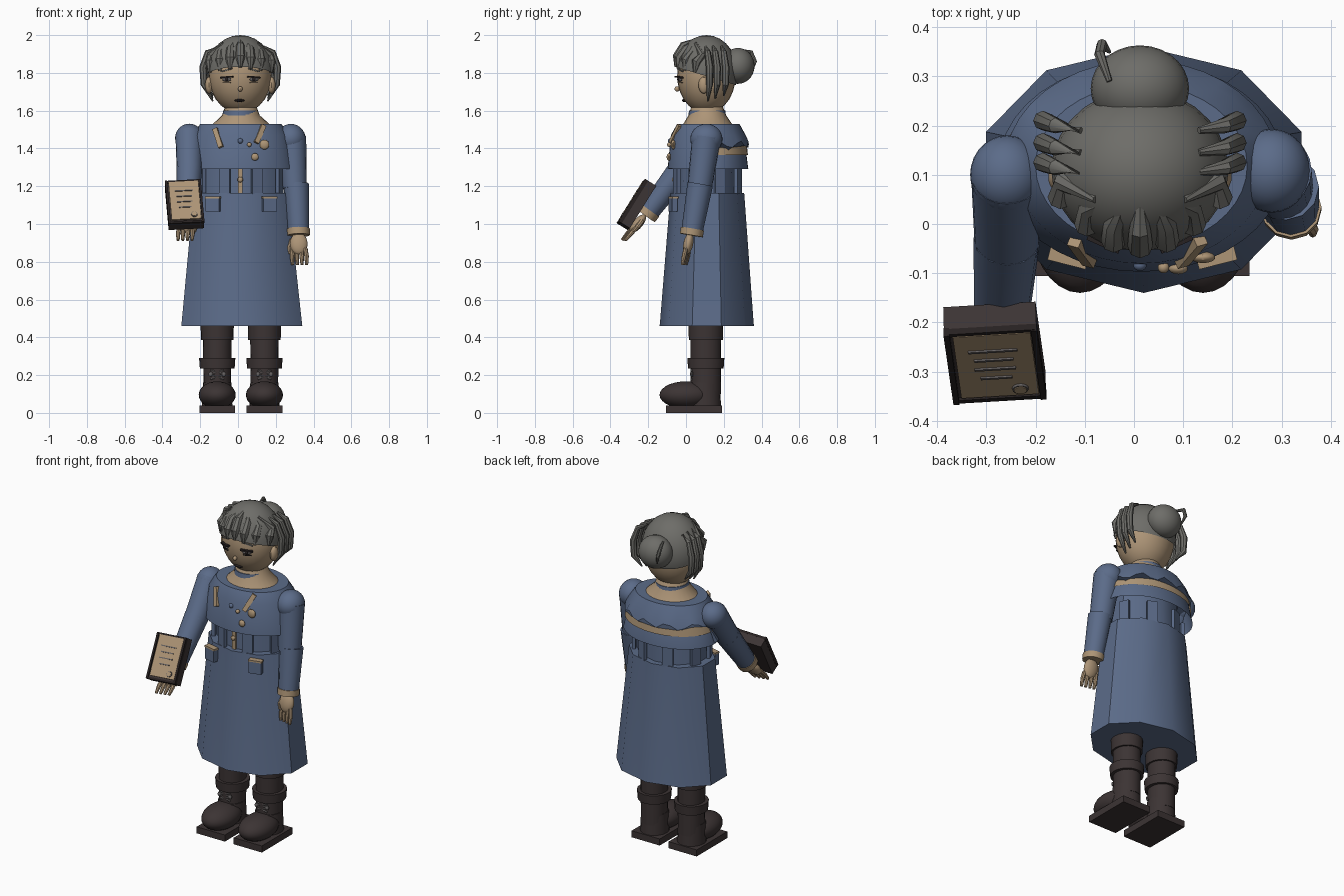
import bpy, bmesh, math
from mathutils import Vector, Matrix, Euler

cube = bpy.data.objects.get("Cube")
if cube:
    bpy.data.objects.remove(cube)


def material(name, rgb):
    m = bpy.data.materials.new(name)
    m.use_nodes = True
    m.diffuse_color = (*rgb, 1)
    m.node_tree.nodes["Principled BSDF"].inputs["Base Color"].default_value = (*rgb, 1)
    return m


BLUE = material("coat blue", (.105, .148, .25))
SKIN = material("warm skin", (.42, .30, .185))
TRIM = material("tan trim", (.42, .30, .18))
HAIR = material("grey hair", (.155, .153, .14))
BOOT = material("boot brown", (.045, .034, .034))
DARK = material("dark brown", (.02, .015, .015))
LACE = material("lace grey", (.13, .12, .12))


def finish(name, bm, mat):
    bmesh.ops.recalc_face_normals(bm, faces=bm.faces)
    mesh = bpy.data.meshes.new(name)
    bm.to_mesh(mesh)
    bm.free()
    mesh.materials.append(mat)
    ob = bpy.data.objects.new(name, mesh)
    bpy.context.collection.objects.link(ob)
    bpy.ops.object.select_all(action='DESELECT')
    ob.select_set(True)
    bpy.context.view_layer.objects.active = ob
    bpy.ops.object.shade_smooth_by_angle(angle=math.radians(33))
    return ob


def skin_rings(name, rings, mat, caps=True):
    bm = bmesh.new()
    loops = [[bm.verts.new(p) for p in ring] for ring in rings]
    n = len(loops[0])
    for a, b in zip(loops, loops[1:]):
        for i in range(n):
            j = (i + 1) % n
            bm.faces.new((a[i], a[j], b[j], b[i]))
    if caps:
        bm.faces.new(loops[0])
        bm.faces.new(loops[-1])
    return finish(name, bm, mat)


def loft(name, levels, mat, n=10, caps=True):
    """Stacked ellipses: each level is (x, y, z, rx, ry)."""
    angles = [math.pi / 2 + math.tau * i / n for i in range(n)]
    return skin_rings(name, [[(x + rx * math.cos(a), y + ry * math.sin(a), z) for a in angles]
                             for x, y, z, rx, ry in levels], mat, caps)


def tube(name, path, radii, mat, n=10):
    pts = [Vector(p) for p in path]
    rings = []
    for i, p in enumerate(pts):
        t = (pts[min(i + 1, len(pts) - 1)] - pts[max(i - 1, 0)]).normalized()
        u = t.cross(Vector((1, 0, 0)) if abs(t.x) < .8 else Vector((0, 0, 1))).normalized()
        v = t.cross(u)
        rings.append([p + radii[i] * (u * math.cos(math.tau * k / n) + v * math.sin(math.tau * k / n))
                      for k in range(n)])
    return skin_rings(name, rings, mat)


def ball(name, loc, size, mat, rot=(0, 0, 0), cut=None, seg=28):
    bm = bmesh.new()
    bmesh.ops.create_uvsphere(bm, u_segments=seg, v_segments=seg // 2, radius=1,
                              matrix=Matrix.LocRotScale(Vector(loc), Euler(rot), Vector(size)))
    if cut:
        bmesh.ops.bisect_plane(bm, geom=bm.verts[:] + bm.edges[:] + bm.faces[:],
                               plane_co=cut[0], plane_no=cut[1], clear_inner=True)
    return finish(name, bm, mat)


def box(name, loc, size, mat, rot=(0, 0, 0), base=Matrix()):
    bm = bmesh.new()
    bmesh.ops.create_cube(bm, size=1, matrix=base @ Matrix.LocRotScale(Vector(loc), Euler(rot), Vector(size)))
    return finish(name, bm, mat)


# Boots and legs
for side, x in (("right", -.11), ("left", .14)):
    box(f"{side}_sole", (x, .042, .02), (.19, .295, .04), BOOT)
    ball(f"{side}_boot_toe", (x, .0, .095), (.098, .14, .072), BOOT)
    loft(f"{side}_boot_heel", [(x, .1, .04, .08, .085), (x, .1, .16, .075, .08)], BOOT, 20)
    loft(f"{side}_leg", [(x, .105, .1, .072, .08), (x, .105, .6, .078, .082)], BOOT, 20)
    loft(f"{side}_boot_cuff", [(x, .105, .235, .092, .094), (x, .105, .29, .096, .098)], BOOT, 20)
    loft(f"{side}_leg_band", [(x, .105, .385, .086, .09), (x, .105, .47, .088, .092)], BOOT, 20)
    for z in (.19, .215):
        for s in (-1, 1):
            tube(f"{side}_lace", [(x - .035, .03, z + s * .012), (x + .035, .03, z - s * .012)],
                 (.005, .005), LACE, 6)
            ball(f"{side}_lace_loop", (x + s * .035, .03, .205), (.012, .01, .014), LACE, seg=10)

# Coat skirt, torso and straps
loft("coat_skirt", [(.02, .11, .46, .337, .25), (.02, .11, .475, .335, .248), (.015, .113, 1.165, .262, .195)], BLUE)
loft("coat_torso", [(.015, .113, 1.15, .215, .16), (.015, .113, 1.5, .2, .15)], BLUE)
for i in range(8):
    a = math.tau * (i + .5) / 8
    box("belt_strap", (.015 + .222 * math.cos(a), .113 + .175 * math.sin(a), 1.225), (.02, .06, .13), BLUE,
        (0, 0, a))
box("front_placket", (.012, -.052, 1.23), (.022, .012, .13), TRIM)
ball("waist_button", (.012, -.064, 1.235), (.015, .01, .015), TRIM, seg=12)
for s in (-1, 1):
    box("pocket_flap", (.017 + s * .15, -.068, 1.1), (.075, .03, .07), BLUE, (0, 0, s * .25))
    box("pocket_trim", (.017 + s * .15, -.066, 1.14), (.08, .034, .01), TRIM, (0, 0, s * .25))

# Cape: lower layer, tan band at the back, scalloped upper layer
CX, CY = .015, .118
loft("cape_lower", [(CX, CY, 1.29, .29, .212), (CX, CY, 1.42, .258, .195), (CX, CY, 1.5, .2, .15)], BLUE, 40, False)
band = loft("cape_band", [(CX, CY, 1.365, .279, .21), (CX, CY, 1.46, .255, .199)], TRIM, 40, False)
bm = bmesh.new()
bm.from_mesh(band.data)
bmesh.ops.delete(bm, geom=[f for f in bm.faces if f.calc_center_median().y < .13], context='FACES')
bm.to_mesh(band.data)
bm.free()
upper = loft("cape_upper", [(CX, CY, 1.40, .278, .215), (CX, CY, 1.47, .257, .198), (CX, CY, 1.53, .215, .165)],
             BLUE, 40)
for v in upper.data.vertices:
    if v.co.z < 1.41:
        if v.co.y > .12:
            v.co.z += .022 + .018 * math.sin(10 * math.atan2(v.co.y - CY, v.co.x - CX))
        else:
            v.co.z = 1.295
            v.co.x = CX + (v.co.x - CX) * 1.045


def cape_y(x, z):
    t = (1.53 - z) / .13
    ry = .165 + .05 * min(t, 1)
    return CY - ry * math.sqrt(1 - ((x - CX) / .27) ** 2)


# Chest ornaments
for x, z, r in ((.09, 1.355, .02), (.14, 1.42, .026), (.012, 1.44, .014), (.06, 1.42, .012)):
    ball("chest_button", (x, cape_y(x, z) - .002, z), (r, .012, r), BLUE if x == .012 else TRIM, seg=14)
for x, z, tilt in ((-.105, 1.455, -.4), (.115, 1.475, .5)):
    box("chest_strap", (x, cape_y(x, z), z), (.026, .024, .11), TRIM, (-.3, tilt, x * 2.5))

# Neck and collar
loft("neck_base", [(.017, .115, 1.52, .16, .135), (.015, .113, 1.575, .1, .1), (.015, .112, 1.63, .08, .08)], SKIN, 24)
loft("collar_ring", [(.013, .112, 1.572, .096, .1), (.013, .112, 1.6, .092, .096)], BLUE, 24)

# Head and face
HX, HY = .012, .108
ball("head", (HX, HY, 1.785), (.166, .155, .2), SKIN)
for s in (-1, 1):
    ball("ear", (HX + s * .165, .095, 1.735), (.022, .03, .045), SKIN, seg=14)
    ex = HX + s * .072
    ball("eye", (ex, -.033, 1.765), (.026, .009, .011), LACE, (0, 0, s * .42), seg=14)
    ball("pupil", (ex, -.04, 1.766), (.01, .007, .011), DARK, seg=12)
    box("upper_lash", (ex, -.036, 1.778), (.07, .022, .008), DARK, (0, s * .08, s * .42))
    box("lower_lash", (ex, -.03, 1.748), (.045, .012, .004), DARK, (0, 0, s * .42))
    box("eyebrow", (ex, -.028, 1.815), (.065, .014, .007), HAIR, (0, s * .25, s * .42))
ball("nose", (HX, -.047, 1.715), (.012, .014, .014), SKIN, seg=12)
ball("mouth", (HX - .004, -.008, 1.654), (.028, .014, .008), DARK, seg=14)

# Hair: cap, bun, fringe and side locks
ball("hair_cap", (HX, HY, 1.8), (.18, .166, .2), HAIR, cut=((0, .1, 1.785), (0, .3, 1)))
ball("hair_bun", (.012, .275, 1.837), (.1, .088, .095), HAIR)
tube("bun_strand", [(-.05, .29, 1.92), (-.07, .345, 1.91), (-.065, .365, 1.86), (-.05, .35, 1.81)],
     (.006, .011, .011, .004), HAIR, 8)
for k in range(-3, 4):
    x = HX + k * .052
    drop = .018 * abs(k)
    back = .011 * k * k
    tube("fringe_lock", [(HX + k * .03, .05, 1.975 - drop / 3), (x, -.012 + back, 1.945 - drop),
                         (x * 1.04, -.045 + back, 1.885 - drop / 2), (x * 1.04, -.052 + back, 1.83 - drop / 2)],
         (.008, .022, .026, .009), HAIR, 8)
for s in (-1, 1):
    for i, y in enumerate((.125, .165, .21)):
        tube("side_lock", [(HX + s * .12, y - .02, 1.94), (HX + s * .172, y - .01, 1.91), (HX + s * .197, y, 1.83),
                           (HX + s * .192, y, 1.74), (HX + s * .145, y - .01, 1.65 + .015 * i)],
             (.007, .016, .02, .018, .004), HAIR, 8)

# Sleeves
ball("left_shoulder", (.28, .108, 1.45), (.078, .085, .08), BLUE)
tube("left_upper_sleeve", [(.285, .108, 1.46), (.3, .072, 1.19)], (.076, .064), BLUE, 20)
tube("left_lower_sleeve", [(.308, .075, 1.21), (.32, .03, .95)], (.068, .056), BLUE, 12)
tube("left_cuff", [(.319, .034, .975), (.32, .028, .94)], (.062, .061), TRIM, 12)
ball("right_shoulder", (-.258, .1, 1.455), (.075, .08, .076), BLUE)
tube("right_upper_sleeve", [(-.258, .1, 1.465), (-.258, -.04, 1.27)], (.073, .066), BLUE, 20)
ball("right_elbow", (-.258, -.04, 1.27), (.066, .066, .066), BLUE)
tube("right_lower_sleeve", [(-.258, -.03, 1.285), (-.27, -.205, 1.055)], (.068, .055), BLUE, 12)
tube("right_cuff", [(-.27, -.19, 1.075), (-.272, -.212, 1.045)], (.06, .059), TRIM, 12)


# Hands: palm, four fingers and a thumb along a direction
def hand(name, wrist, direction, s):
    w, d = Vector(wrist), Vector(direction).normalized()
    across = Vector((1, -.25 * s, 0)).normalized()
    ball(f"{name}_palm", w + d * .05, (.046, .026, .06), SKIN, Vector((0, 0, -1)).rotation_difference(d).to_euler())
    for i in range(4):
        side = across * (i - 1.5) * .023
        tube(f"{name}_finger", [w + d * .075 + side, w + d * .12 + side * 1.15, w + d * .165 + side * 1.1],
             (.012, .012, .008), SKIN, 8)
    tube(f"{name}_thumb", [w + d * .03 - across * s * .035, w + d * .075 - across * s * .055,
                           w + d * .105 - across * s * .05], (.014, .013, .008), SKIN, 8)


hand("left_hand", (.32, .022, .945), (.04, -.2, -1), 1)
hand("right_hand", (-.275, -.222, 1.04), (-.03, -.62, -.72), -1)

# Held book with a page, written lines and a seal
B = Matrix.LocRotScale(Vector((-.283, -.262, 1.103)), Euler((math.radians(58), math.radians(-3), .06)), None)
box("book_cover", (0, 0, -.004), (.188, .265, .06), BOOT, base=B)
for s in (-1, 1):
    box("book_side_rim", (s * .089, 0, .026), (.012, .265, .02), DARK, base=B)
    box("book_end_rim", (0, s * .127, .026), (.188, .012, .014), DARK, base=B)
box("book_page", (.002, .006, .03), (.158, .235, .009), TRIM, base=B)
for i in range(4):
    box("written_line", (0, .065 - i * .034, .036), (.1 - .012 * (i % 2) - .008 * i, .006, .005), LACE, base=B)
seal = [B @ Vector((.045, -.085, z)) for z in (.03, .039)]
tube("page_seal", seal, (.018, .016), LACE, 16)
tube("seal_center", [seal[0], seal[1] + (seal[1] - seal[0]) * .2], (.013, .013), TRIM, 16)
